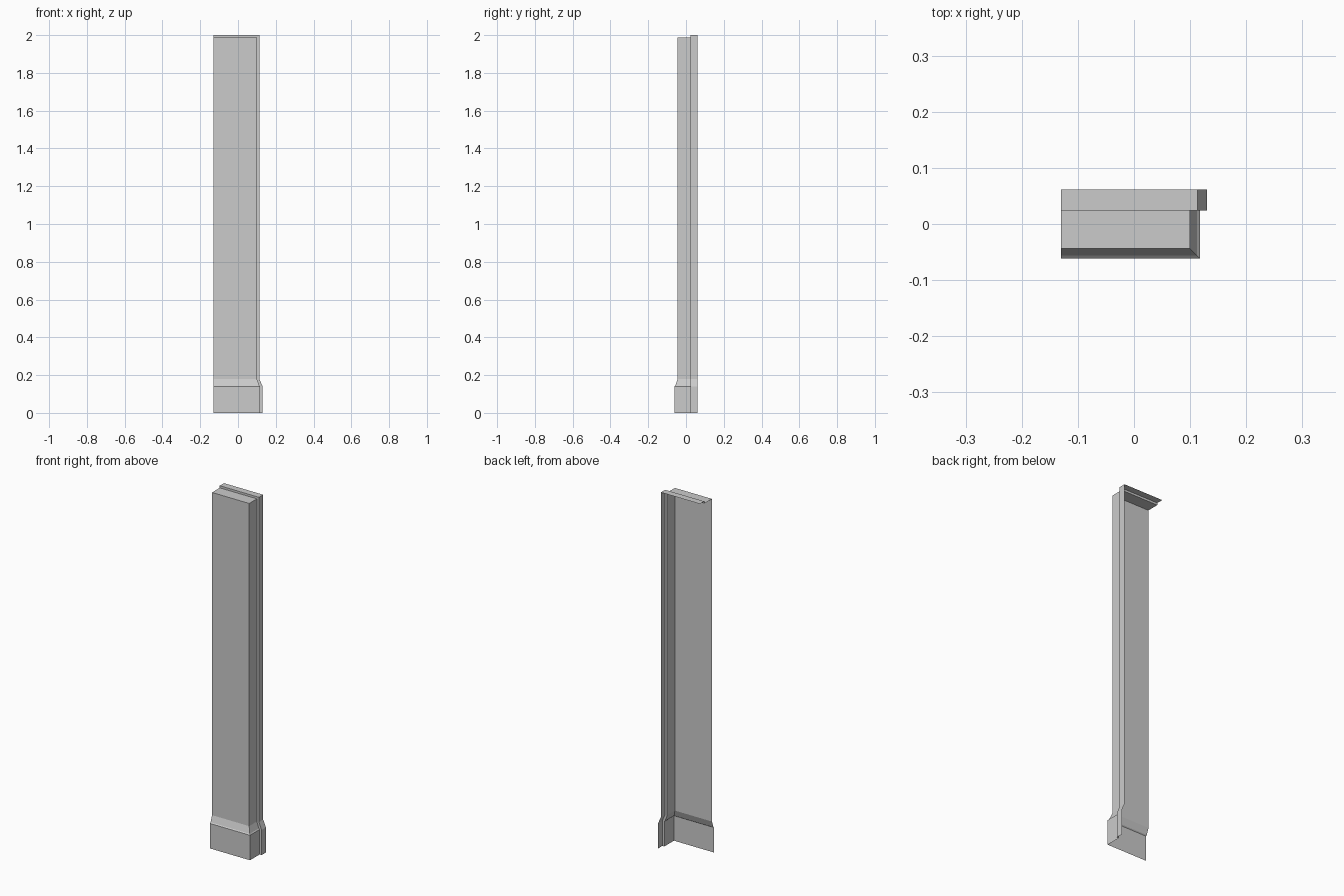
import bpy, bmesh

if "Cube" in bpy.data.objects:
    bpy.data.objects.remove(bpy.data.objects["Cube"])

LEFT, FRONT, STEP_Y, BACK = -0.13, -0.044, 0.024, 0.0615
PANEL_X, STRIP_X = 0.10, 0.113
PANEL_TOP, STRIP_TOP = 1.988, 2.0

# height, panel flare, strip flare (plinth, ledge, slope, shaft)
LEVELS = [(0, 0.0175, 0.017), (0.14, 0.0175, 0.017), (0.145, 0.0125, 0.015),
          (0.18, 0, 0), (None, 0, 0)]


def build(name, rows, caps):
    """Skin open plan outlines stacked in height, plus flat cap quads."""
    bm = bmesh.new()
    for lo, hi in zip(rows, rows[1:]):
        for i in range(len(lo) - 1):
            quad = [lo[i], lo[i + 1], hi[i + 1], hi[i]]
            bm.faces.new([bm.verts.new(p) for p in quad])
    for cap in caps:
        bm.faces.new([bm.verts.new(p) for p in cap])
    bmesh.ops.remove_doubles(bm, verts=bm.verts, dist=1e-5)
    mesh = bpy.data.meshes.new(name)
    bm.to_mesh(mesh)
    bm.free()
    ob = bpy.data.objects.new(name, mesh)
    bpy.context.collection.objects.link(ob)


panel_rows, strip_rows = [], []
for z, o, p in LEVELS:
    zp = PANEL_TOP if z is None else z
    zs = STRIP_TOP if z is None else z
    corner = (PANEL_X + o, STEP_Y, zp)
    panel_rows.append([(LEFT, FRONT - o, zp), (PANEL_X + o, FRONT - o, zp), corner])
    strip_rows.append([corner, (STRIP_X + p, STEP_Y, zs), (STRIP_X + p, BACK, zs)])

# Front panel with its right return and top cap
build("front_panel", panel_rows, [panel_rows[-1] + [(LEFT, STEP_Y, PANEL_TOP)]])

# Back strip stepping outwards, with raised top lip
c, d, e = strip_rows[-1]
f, g, h = (LEFT, STEP_Y, PANEL_TOP), (LEFT, STEP_Y, STRIP_TOP), (LEFT, BACK, STRIP_TOP)
build("back_strip", strip_rows, [[f, c, d, g], [g, d, e, h]])
